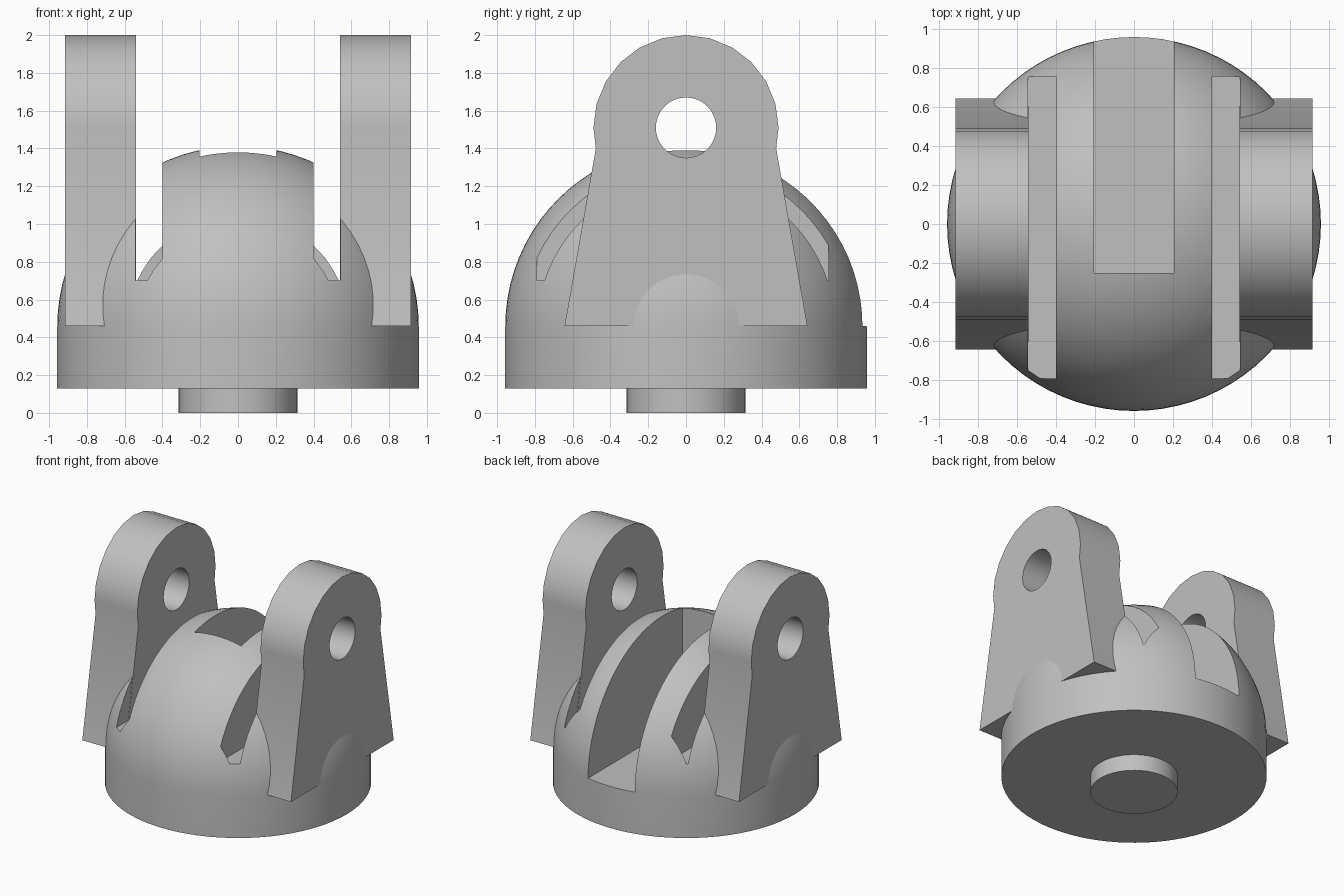
import bpy, bmesh
from math import sin, cos, radians, pi

if "Cube" in bpy.data.objects:
    bpy.data.objects.remove(bpy.data.objects["Cube"], do_unlink=True)

R, EQUATOR, BASE = 0.957, 0.456, 0.13      # dome radius, dome centre height, base height
PIVOT, EAR_R, HOLE_R = 1.51, 0.49, 0.16    # ear hole height and radii
EAR_IN, EAR_OUT = 0.54, 0.915

grey = bpy.data.materials.new("light grey")
grey.use_nodes = True
colour = (0.53, 0.53, 0.53, 1)
grey.diffuse_color = colour
grey.node_tree.nodes["Principled BSDF"].inputs["Base Color"].default_value = colour


def make_object(name, bm):
    bmesh.ops.recalc_face_normals(bm, faces=bm.faces)
    mesh = bpy.data.meshes.new(name)
    bm.to_mesh(mesh)
    bm.free()
    obj = bpy.data.objects.new(name, mesh)
    mesh.materials.append(grey)
    bpy.context.collection.objects.link(obj)
    return obj


def activate(obj):
    bpy.ops.object.select_all(action='DESELECT')
    obj.select_set(True)
    bpy.context.view_layer.objects.active = obj


def smooth(obj):
    activate(obj)
    bpy.ops.object.shade_smooth_by_angle(angle=radians(30))


def revolve(name, profile, steps):
    bm = bmesh.new()
    verts = [bm.verts.new((r, 0, z)) for r, z in profile]
    edges = [bm.edges.new(pair) for pair in zip(verts, verts[1:])]
    bmesh.ops.spin(bm, geom=verts + edges, cent=(0, 0, 0), axis=(0, 0, 1),
                   angle=2 * pi, steps=steps)
    bmesh.ops.remove_doubles(bm, verts=bm.verts, dist=0.0001)
    return make_object(name, bm)


def extrude_x(name, outline, x0, x1):
    bm = bmesh.new()
    face = bm.faces.new([bm.verts.new((x0, y, z)) for y, z in outline])
    side = bmesh.ops.extrude_face_region(bm, geom=[face])["geom"]
    moved = [v for v in side if isinstance(v, bmesh.types.BMVert)]
    bmesh.ops.translate(bm, verts=moved, vec=(x1 - x0, 0, 0))
    return make_object(name, bm)


def cut(obj, cutter):
    cutter.hide_render = True
    mod = obj.modifiers.new("cut", 'BOOLEAN')
    mod.operation, mod.solver, mod.object = 'DIFFERENCE', 'EXACT', cutter
    activate(obj)
    bpy.ops.object.modifier_apply(modifier=mod.name)
    bpy.data.objects.remove(cutter, do_unlink=True)


def cut_slot(obj, x0, x1, y0, y1, floor):
    top = 2.0
    outline = [(y0, floor), (y1, floor), (y1, top), (y0, top)]
    cut(obj, extrude_x("slot_cutter", outline, x0, x1))


# Domed body on a short cylinder
arc = [(R * cos(pi / 2 * i / 20), EQUATOR + R * sin(pi / 2 * i / 20)) for i in range(20)]
dome = revolve("domed_body", [(0, BASE), (R, BASE)] + arc + [(0, EQUATOR + R)], 80)

# Deep centre slot open to the back, and a flat-floored slot beside each ear
cut_slot(dome, -0.205, 0.205, -0.25, 1.2, EQUATOR + 0.004)
cut_slot(dome, 0.4, EAR_IN + 0.002, -0.79, 0.755, 0.70)
cut_slot(dome, -EAR_IN - 0.002, -0.4, -0.79, 0.755, 0.70)
smooth(dome)

# Mounting peg underneath
smooth(revolve("bottom_peg", [(0, 0), (0.315, 0), (0.315, BASE + 0.02), (0, BASE + 0.02)], 48))

# Ears: round head on a flared foot, with a pivot hole
angles = [-13] + list(range(0, 181, 15)) + [193]
head = [(EAR_R * cos(radians(a)), PIVOT + EAR_R * sin(radians(a))) for a in angles]
ear_outline = head + [(-0.643, 0.46), (0.643, 0.46)]
hole = [(HOLE_R * cos(2 * pi * i / 32), PIVOT + HOLE_R * sin(2 * pi * i / 32))
        for i in range(32)]
for name, side in (("left_ear", 1), ("right_ear", -1)):
    ear = extrude_x(name, ear_outline, side * EAR_IN, side * EAR_OUT)
    cut(ear, extrude_x("hole_cutter", hole, side * 0.4, side * 1.1))
    smooth(ear)
